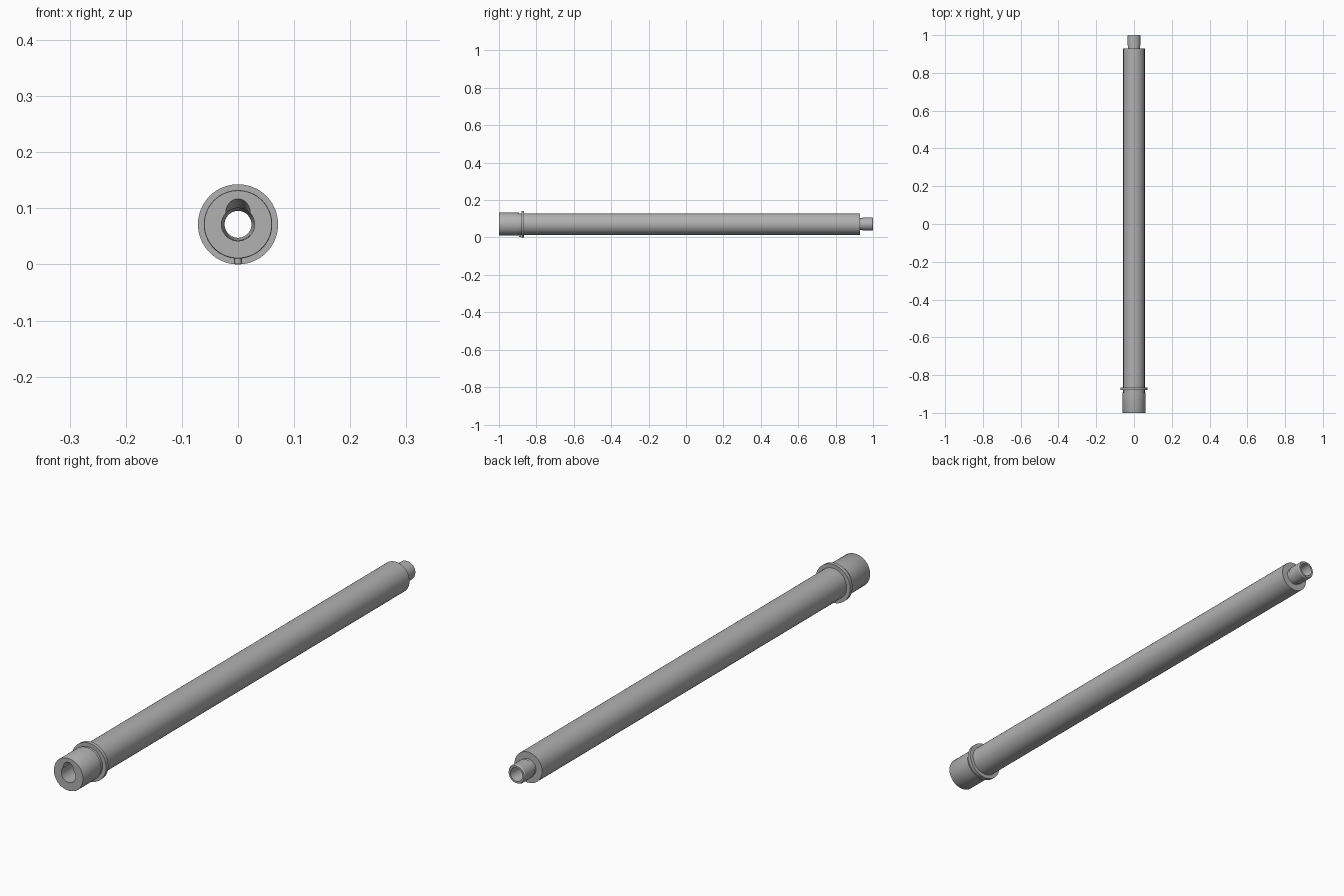
import bpy, bmesh, math
from mathutils import Matrix, Vector

old = bpy.data.objects.get("Cube")
if old:
    bpy.data.objects.remove(old)

AXIS_Z = 0.0714   # height of the tube axis
SIDES = 64

steel = bpy.data.materials.new("grey steel")
steel.use_nodes = True
colour = (0.44, 0.44, 0.44, 1)
steel.diffuse_color = colour
steel.node_tree.nodes["Principled BSDF"].inputs["Base Color"].default_value = colour


def finish(name, bm):
    """Turn a bmesh into a named, coloured object."""
    bmesh.ops.recalc_face_normals(bm, faces=bm.faces)
    mesh = bpy.data.meshes.new(name)
    bm.to_mesh(mesh)
    bm.free()
    mesh.materials.append(steel)
    obj = bpy.data.objects.new(name, mesh)
    bpy.context.collection.objects.link(obj)
    return obj


def lathe(name, profile):
    """Turn a closed (y, radius) profile around the tube axis."""
    bm = bmesh.new()
    rings = []
    for i in range(SIDES):
        a = math.tau * i / SIDES
        rings.append([bm.verts.new((r * math.sin(a), y, AXIS_Z + r * math.cos(a)))
                      for y, r in profile])
    n = len(profile)
    for i, ring in enumerate(rings):
        nxt = rings[(i + 1) % SIDES]
        for j in range(n):
            k = (j + 1) % n
            bm.faces.new((ring[j], ring[k], nxt[k], nxt[j]))
    return finish(name, bm)


def rod(name, start, end, radius):
    """Capped cylinder between two points."""
    start, end = Vector(start), Vector(end)
    d = end - start
    turn = d.to_track_quat('Z', 'Y').to_matrix().to_4x4()
    bm = bmesh.new()
    bmesh.ops.create_cone(bm, cap_ends=True, segments=32, radius1=radius, radius2=radius,
                          depth=d.length, matrix=Matrix.Translation((start + end) / 2) @ turn)
    return finish(name, bm)


# Outer steps from breech to muzzle, then the bore back to the chamber
outer = [(-1, 0.060), (-0.998, 0.061), (-0.893, 0.061), (-0.893, 0.057),
         (-0.88, 0.057), (-0.88, 0.0714), (-0.866, 0.0714), (-0.866, 0.057),
         (0.93, 0.057), (0.93, 0.032), (0.944, 0.032), (0.944, 0.035),
         (0.995, 0.035), (1, 0.032)]
inner = [(1, 0.025), (0.995, 0.024), (-0.84, 0.024), (-0.86, 0.028), (-1, 0.0295)]
tube = lathe("tube", outer + inner)

# Sloping ramp cut into the top of the breech opening
cutter = rod("ramp_cutter", (0, -1.04, AXIS_Z + 0.0395), (0, -0.90, AXIS_Z - 0.022), 0.0215)
cutter.hide_render = True
cutter.hide_viewport = True
cut = tube.modifiers.new("ramp", 'BOOLEAN')
cut.object = cutter
cut.operation = 'DIFFERENCE'
cut.solver = 'EXACT'

# Small locating pin in front of the collar, at the bottom
pin = rod("locating_pin", (0, -0.887, 0.002), (0, -0.887, 0.017), 0.006)

# Smooth round surfaces with crisp steps
bpy.ops.object.select_all(action='DESELECT')
for obj in (tube, pin):
    obj.select_set(True)
bpy.context.view_layer.objects.active = tube
bpy.ops.object.shade_smooth_by_angle(angle=math.radians(30))
